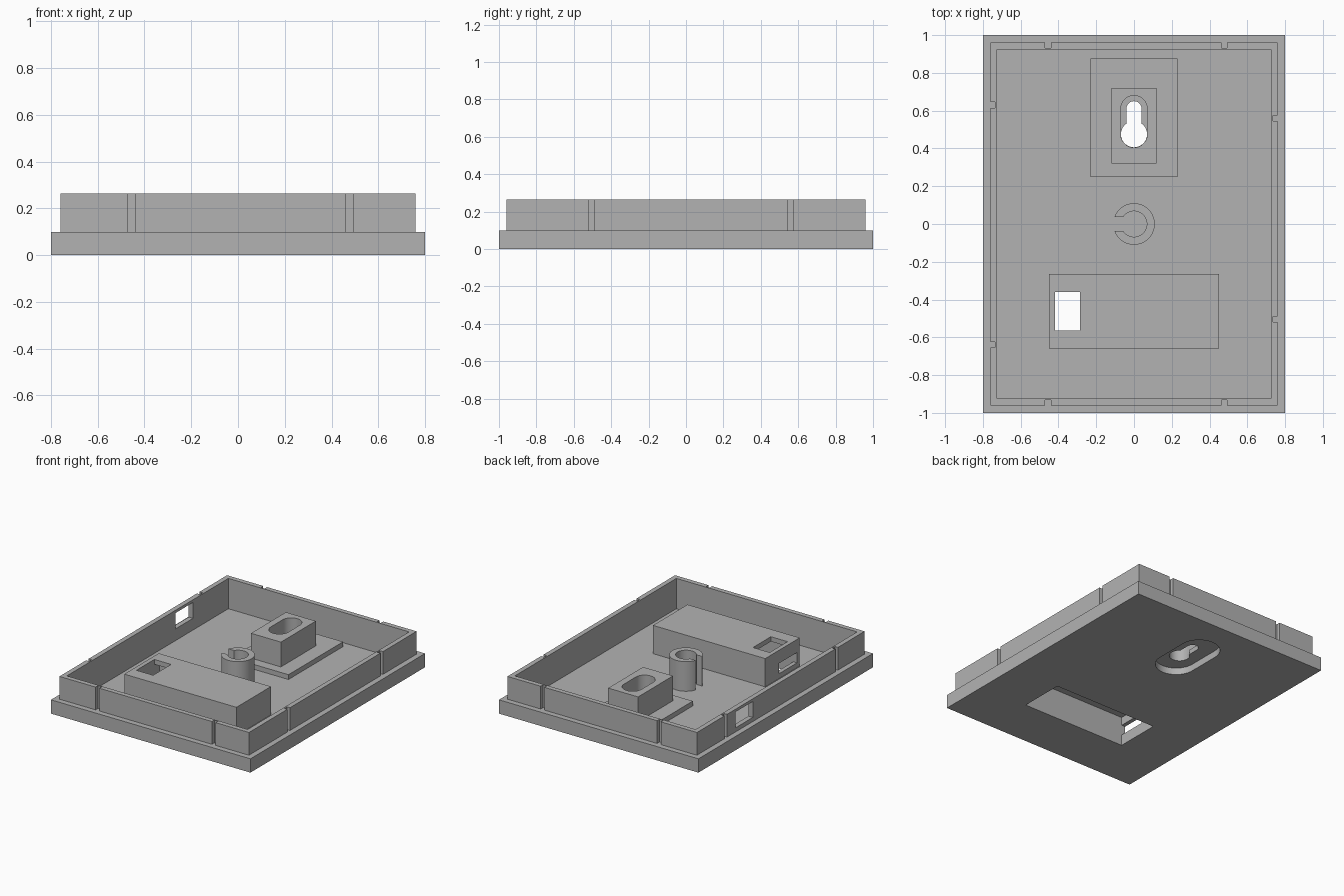
import bpy, bmesh
from math import pi, sin, cos, asin, radians

old = bpy.data.objects.get("Cube")
if old:
    bpy.data.objects.remove(old, do_unlink=True)

grey = bpy.data.materials.new("plastic_grey")
grey.use_nodes = True
COLOUR = (0.45, 0.45, 0.45, 1)
grey.diffuse_color = COLOUR
grey.node_tree.nodes["Principled BSDF"].inputs["Base Color"].default_value = COLOUR

FLOOR, LEDGE, TOP = 0.045, 0.10, 0.265
UNDER = 0.02   # parts are sunk into the floor slab before joining
ABOVE = 0.4    # cutters that open upward end here


def prism(name, profile, z0, z1):
    """Extrude a counter-clockwise outline from z0 to z1."""
    bm = bmesh.new()
    face = bm.faces.new([bm.verts.new((x, y, z0)) for x, y in profile])
    ext = bmesh.ops.extrude_face_region(bm, geom=[face])
    moved = [v for v in ext["geom"] if isinstance(v, bmesh.types.BMVert)]
    bmesh.ops.translate(bm, verts=moved, vec=(0, 0, z1 - z0))
    bmesh.ops.recalc_face_normals(bm, faces=bm.faces)
    mesh = bpy.data.meshes.new(name)
    bm.to_mesh(mesh)
    bm.free()
    mesh.materials.append(grey)
    obj = bpy.data.objects.new(name, mesh)
    bpy.context.collection.objects.link(obj)
    return obj


def box(name, x0, x1, y0, y1, z0, z1):
    return prism(name, [(x0, y0), (x1, y0), (x1, y1), (x0, y1)], z0, z1)


def arc(cx, cy, r, a0, a1, n=24):
    return [(cx + r * cos(a0 + (a1 - a0) * i / n),
             cy + r * sin(a0 + (a1 - a0) * i / n)) for i in range(n + 1)]


def stadium(r, y0, y1):
    """Slot outline with round ends centred on y0 and y1."""
    return arc(0, y1, r, 0, pi) + arc(0, y0, r, pi, 2 * pi)


def combine(target, tool, operation):
    """Apply one boolean and discard the tool."""
    mod = target.modifiers.new("bool", "BOOLEAN")
    mod.operation = operation
    mod.solver = "EXACT"
    mod.object = tool
    bpy.context.view_layer.update()
    graph = bpy.context.evaluated_depsgraph_get()
    mesh = bpy.data.meshes.new_from_object(target.evaluated_get(graph))
    target.modifiers.clear()
    target.data = mesh
    bpy.data.objects.remove(tool, do_unlink=True)


def add(tool):
    combine(cover, tool, "UNION")


def cut(tool):
    combine(cover, tool, "DIFFERENCE")


# Base slab with raised rim, hollowed into a tray
cover = box("back_cover_tray", -0.8, 0.8, -1, 1, 0, LEDGE)
add(box("rim", -0.76, 0.76, -0.96, 0.96, 0.05, TOP))
cut(box("cavity", -0.725, 0.725, -0.925, 0.925, FLOOR, ABOVE))

# Snap notches down the outside of the rim
for side in (-1, 1):
    for x in (-0.455, 0.478):
        y = sorted((side * 0.932, side * 0.98))
        cut(box("notch", x - 0.015, x + 0.015, *y, LEDGE, ABOVE))
for side, places in ((-1, (-0.64, 0.63)), (1, (-0.505, 0.56))):
    for y in places:
        x = sorted((side * 0.735, side * 0.78))
        cut(box("notch", *x, y - 0.015, y + 0.015, LEDGE, ABOVE))

# Cable window in the rim
cut(box("rim_window", -0.78, -0.70, 0.32, 0.52, 0.13, 0.245))

# Hanger: low pad, tall block, slot, underside recess and keyhole
add(box("hanger_pad", -0.23, 0.23, 0.25, 0.875, UNDER, 0.08))
add(box("hanger_block", -0.12, 0.12, 0.32, 0.72, UNDER, 0.26))
cut(prism("hanger_slot", stadium(0.07, 0.475, 0.61), 0.085, ABOVE))
cut(prism("hanger_recess", stadium(0.14, 0.44, 0.68), -0.1, 0.05))
cut(prism("key_slot", stadium(0.04, 0.475, 0.61), 0.03, 0.12))
cut(prism("key_hole", arc(0, 0.475, 0.069, 0, 2 * pi, 48)[:-1], 0.03, 0.12))

# Split round post, open toward the right
HALF, OUT, INN = 0.037, 0.11, 0.068
a, b = pi - asin(HALF / OUT), pi - asin(HALF / INN)
add(prism("split_post", arc(0, 0, OUT, -a, a, 48) + arc(0, 0, INN, b, -b, 48),
          UNDER, 0.26))

# Battery housing: box open from below, with top and end openings
add(box("battery_box", -0.45, 0.45, -0.66, -0.265, UNDER, 0.25))
cut(box("battery_pocket", -0.42, 0.42, -0.63, -0.3, -0.1, 0.215))
cut(box("top_opening", -0.419, -0.285, -0.565, -0.36, 0.15, ABOVE))
cut(box("end_opening", -0.5, -0.40, -0.629, -0.42, 0.08, 0.155))

# Smooth the round walls, keep the corners crisp
bpy.ops.object.select_all(action="DESELECT")
cover.select_set(True)
bpy.context.view_layer.objects.active = cover
bpy.ops.object.shade_smooth_by_angle(angle=radians(30))
